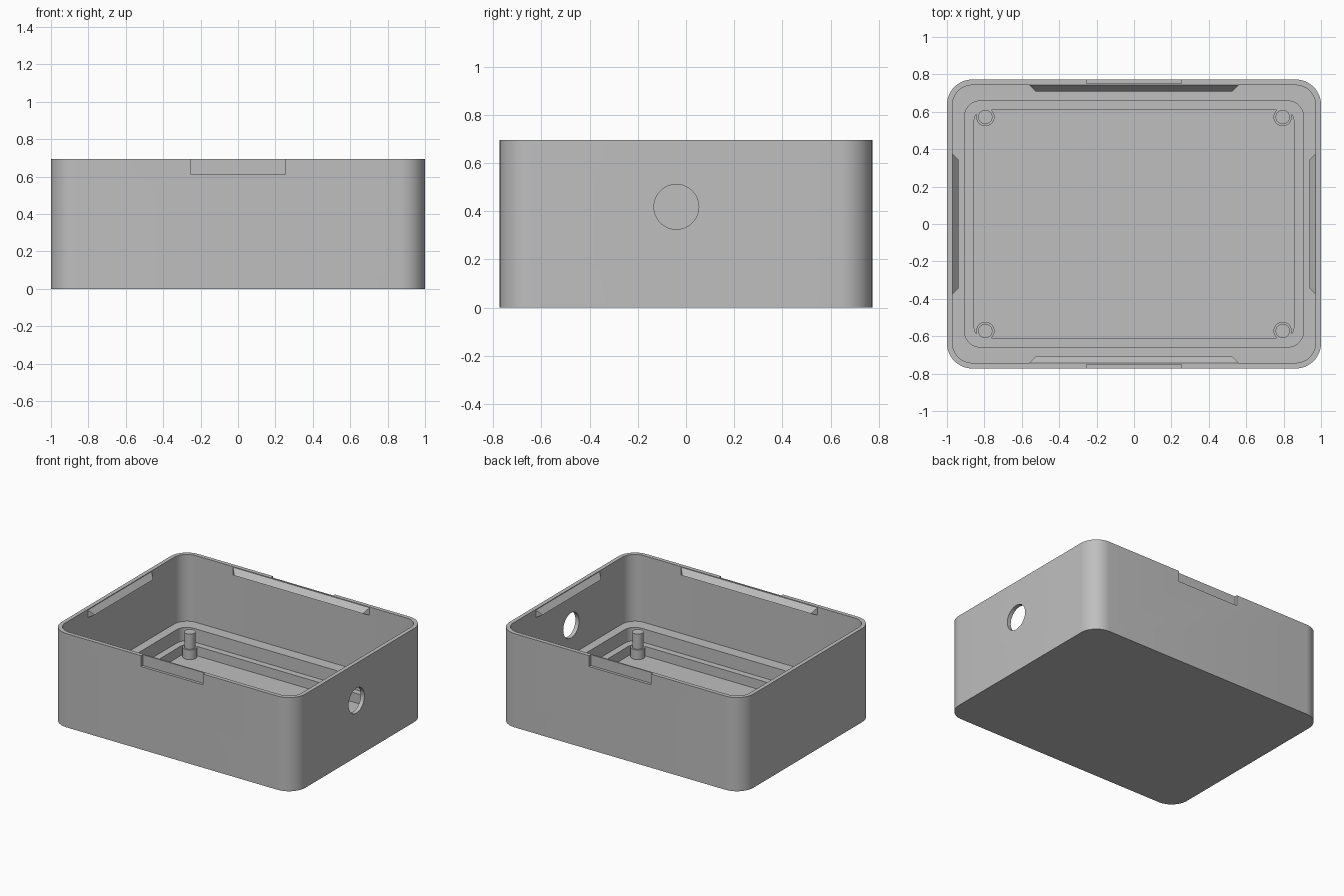
import bpy, bmesh, math
from mathutils import Matrix, Vector

cube = bpy.data.objects.get("Cube")
if cube:
    bpy.data.objects.remove(cube, do_unlink=True)

HX, HY, HEIGHT, WALL = 1.0, 0.7725, 0.695, 0.03

grey = bpy.data.materials.new("plain grey")
grey.use_nodes = True
COLOUR = (0.52, 0.52, 0.52, 1)
grey.diffuse_color = COLOUR
grey.node_tree.nodes["Principled BSDF"].inputs["Base Color"].default_value = COLOUR


def finish(name, bm):
    bmesh.ops.recalc_face_normals(bm, faces=bm.faces)
    mesh = bpy.data.meshes.new(name)
    bm.to_mesh(mesh)
    bm.free()
    mesh.materials.append(grey)
    obj = bpy.data.objects.new(name, mesh)
    bpy.context.collection.objects.link(obj)
    return obj


def activate(obj):
    bpy.ops.object.select_all(action='DESELECT')
    obj.select_set(True)
    bpy.context.view_layer.objects.active = obj


def smooth(obj):
    activate(obj)
    bpy.ops.object.shade_smooth_by_angle(angle=math.radians(30))


def rounded_ring(bm, hx, hy, r, z, steps=12):
    ring = []
    for k, (sx, sy) in enumerate([(1, 1), (-1, 1), (-1, -1), (1, -1)]):
        for i in range(steps + 1):
            a = (k + i / steps) * math.pi / 2
            ring.append(bm.verts.new((sx * (hx - r) + r * math.cos(a),
                                      sy * (hy - r) + r * math.sin(a), z)))
    return ring


def cylinder(name, r, z0, z1, x, y):
    bm = bmesh.new()
    bmesh.ops.create_cone(bm, cap_ends=True, segments=32, radius1=r, radius2=r,
                          depth=z1 - z0,
                          matrix=Matrix.Translation((x, y, (z0 + z1) / 2)))
    obj = finish(name, bm)
    smooth(obj)
    return obj


# Open box: outer wall, rim, inner wall, two stepped ledges and floor
LEDGE, STEP, FLOOR = 0.2, 0.1, 0.03
rings = [
    (HX, HY, 0.135, 0),
    (HX, HY, 0.135, HEIGHT),
    (HX - WALL, HY - WALL, 0.105, HEIGHT),
    (HX - WALL, HY - WALL, 0.105, LEDGE),
    (0.905, 0.657, 0.08, LEDGE),
    (0.905, 0.657, 0.08, STEP),
    (0.855, 0.61, 0.06, STEP),
    (0.855, 0.61, 0.06, FLOOR),
]
bm = bmesh.new()
loops = [rounded_ring(bm, *r) for r in rings]
for a, b in zip(loops, loops[1:]):
    n = len(a)
    for i in range(n):
        j = (i + 1) % n
        bm.faces.new((a[i], a[j], b[j], b[i]))
bm.faces.new(loops[0])
bm.faces.new(loops[-1])
box = finish("box_shell", bm)

# Cutters: cable hole on the left wall, shallow pry notches front and back
cutters = []
bm = bmesh.new()
bmesh.ops.create_cone(bm, cap_ends=True, segments=48, radius1=0.093, radius2=0.093,
                      depth=0.1, matrix=Matrix.Translation((HX, -0.04, 0.418))
                      @ Matrix.Rotation(math.pi / 2, 4, 'Y'))
cutters.append(finish("hole_cutter", bm))
for side in (-1, 1):
    bm = bmesh.new()
    bmesh.ops.create_cube(bm, size=1, matrix=Matrix.Translation((0, side * (HY + 0.03), 0.715))
                          @ Matrix.Diagonal((0.508, 0.1, 0.2, 1)))
    cutters.append(finish("notch_cutter", bm))
for cutter in cutters:
    cutter.hide_render = True
    mod = box.modifiers.new("cut", 'BOOLEAN')
    mod.operation = 'DIFFERENCE'
    mod.solver = 'EXACT'
    mod.object = cutter
    activate(box)
    bpy.ops.object.modifier_apply(modifier=mod.name)
    bpy.data.objects.remove(cutter, do_unlink=True)
smooth(box)


# Snap ridges: wedge bars with tapered ends along the inside of the rim
def snap_ridge(name, half, distance, angle, shift=0):
    bm = bmesh.new()
    depth = 0.033
    for s in (-1, 1):
        for z in (0.69, 0.635):
            bm.verts.new((shift + s * half, distance, z))
            bm.verts.new((shift + s * half, distance + 0.005, z))
        bm.verts.new((shift + s * (half - depth), distance - depth, 0.65))
    bmesh.ops.convex_hull(bm, input=bm.verts)
    bmesh.ops.dissolve_limit(bm, angle_limit=0.01, verts=bm.verts, edges=bm.edges)
    bm.transform(Matrix.Rotation(angle, 4, 'Z'))
    return finish(name, bm)


for name, half, distance, turn in [("back", 0.56, HY - WALL, 0), ("right", 0.375, HX - WALL, 1),
                                   ("front", 0.56, HY - WALL, 2), ("left", 0.375, HX - WALL, 3)]:
    snap_ridge(name + "_snap_ridge", half, distance, turn * math.pi / 2)

# Corner standoffs with locating pins
for x in (-0.795, 0.795):
    for y in (-0.572, 0.572):
        cylinder("standoff", 0.049, FLOOR - 0.01, STEP + 0.002, x, y)
        cylinder("locating_pin", 0.038, STEP - 0.01, 0.215, x, y)
